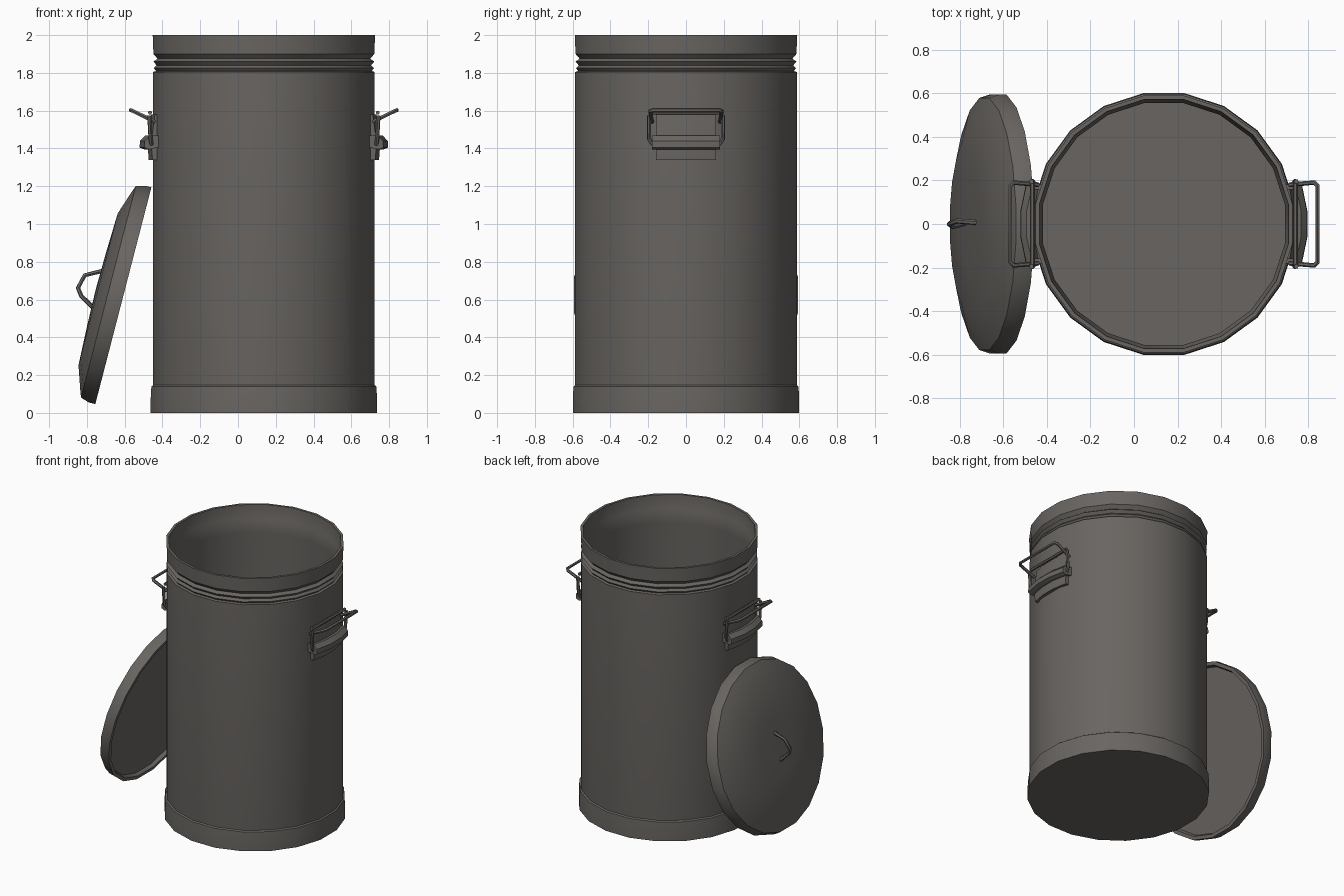
import bpy, bmesh, math
from mathutils import Matrix, Vector

if "Cube" in bpy.data.objects:
    bpy.data.objects.remove(bpy.data.objects["Cube"], do_unlink=True)

SIDES = 20
CAN_X = 0.137
WALL = 0.587

metal = bpy.data.materials.new("dull grey metal")
metal.use_nodes = True
colour = (0.14, 0.13, 0.12, 1)
metal.diffuse_color = colour
metal.node_tree.nodes["Principled BSDF"].inputs["Base Color"].default_value = colour


def finish(obj, angle=30):
    """Give the object its material and smooth its shallow edges."""
    obj.data.materials.clear()
    obj.data.materials.append(metal)
    bpy.ops.object.select_all(action='DESELECT')
    obj.select_set(True)
    bpy.context.view_layer.objects.active = obj
    bpy.ops.object.shade_smooth_by_angle(angle=math.radians(angle))
    return obj


def mesh_object(name, bm, matrix=Matrix()):
    bmesh.ops.remove_doubles(bm, verts=bm.verts, dist=0.0005)
    bmesh.ops.recalc_face_normals(bm, faces=bm.faces)
    mesh = bpy.data.meshes.new(name)
    bm.to_mesh(mesh)
    bm.free()
    obj = bpy.data.objects.new(name, mesh)
    obj.matrix_world = matrix
    bpy.context.collection.objects.link(obj)
    return finish(obj)


def lathe(name, profile, matrix):
    """Revolve (radius, height) points around local z."""
    bm = bmesh.new()
    turn = Matrix.Rotation(math.pi / SIDES, 3, 'Z')
    verts = [bm.verts.new(turn @ Vector((r, 0, z))) for r, z in profile]
    edges = [bm.edges.new(pair) for pair in zip(verts, verts[1:])]
    bmesh.ops.spin(bm, geom=verts + edges, cent=(0, 0, 0), axis=(0, 0, 1),
                   angle=math.tau, steps=SIDES, use_merge=True)
    return mesh_object(name, bm, matrix)


def wire(name, points, radius, matrix=Matrix()):
    """Bent round bar through the points."""
    curve = bpy.data.curves.new(name, 'CURVE')
    curve.dimensions = '3D'
    curve.bevel_depth = radius
    curve.bevel_resolution = 1
    curve.use_fill_caps = True
    spline = curve.splines.new('POLY')
    spline.points.add(len(points) - 1)
    for point, co in zip(spline.points, points):
        point.co = (*co, 1)
    obj = bpy.data.objects.new(name, curve)
    obj.matrix_world = matrix
    bpy.context.collection.objects.link(obj)
    bpy.ops.object.select_all(action='DESELECT')
    obj.select_set(True)
    bpy.context.view_layer.objects.active = obj
    bpy.ops.object.convert(target='MESH')
    return finish(bpy.context.object, 50)


def bracket(name, profile, half_width, side):
    """Sweep an (offset, height) section along the curved can wall."""
    bm = bmesh.new()
    rows = []
    for t in (-1, -0.33, 0.33, 1):
        y = t * half_width
        wall = math.sqrt(WALL ** 2 - y ** 2)
        rows.append([bm.verts.new((CAN_X + side * (wall + off), y, z))
                     for off, z in profile])
    count = len(profile)
    for a, b in zip(rows, rows[1:]):
        for i in range(count):
            j = (i + 1) % count
            bm.faces.new((a[i], a[j], b[j], b[i]))
    bm.faces.new(rows[0])
    bm.faces.new(rows[-1])
    return mesh_object(name, bm)


# Open can: wall, creased neck, rim and inside
at_can = Matrix.Translation((CAN_X, 0, 0))
lathe("can_body", [
    (0.59, 0.12), (0.594, 0.15), (0.594, 1.805), (0.578, 1.81), (0.59, 1.825),
    (0.575, 1.84), (0.592, 1.86), (0.57, 1.875), (0.592, 1.9), (0.596, 2.0),
    (0.578, 2.0), (0.573, 1.9), (0.562, 1.87), (0.566, 1.8), (0.566, 0.03),
    (0, 0.03)], at_can)

# Flared foot band with closed bottom
lathe("base_band", [(0, 0), (0.607, 0), (0.607, 0.07), (0.603, 0.14),
                    (0.592, 0.148), (0.58, 0.148)], at_can)

# Lid leaning against the can
lean = Matrix.Translation((-0.607, 0, 0.62)) @ Matrix.Rotation(math.radians(-75.5), 4, 'Y')
lathe("lid", [(0, 0.025), (0.565, 0.025), (0.575, 0), (0.6, 0), (0.6, 0.035),
              (0.585, 0.082), (0.55, 0.095), (0.42, 0.138), (0.2, 0.146),
              (0, 0.15)], lean)
wire("lid_handle", [(0.1, 0.006, 0.14), (0.054, 0.014, 0.225), (-0.02, 0, 0.243),
                    (-0.057, -0.012, 0.215), (-0.1, 0.006, 0.14)], 0.012, lean)

# Side handles: backing plate, rolled lip, legs and bail
for label, side in (("left", 1), ("right", -1)):
    bracket(label + "_handle_plate",
            [(-0.01, 1.34), (0.025, 1.34), (0.032, 1.43), (0.012, 1.58), (-0.01, 1.58)],
            0.16, side)
    bracket(label + "_handle_lip",
            [(0, 1.405), (0.05, 1.395), (0.074, 1.405), (0.072, 1.44),
             (0.045, 1.468), (0, 1.468)], 0.18, side)
    half = [(0.595, 0.175, 1.42), (0.6, 0.195, 1.45), (0.607, 0.195, 1.575)]
    bail = [(0.575, 0.18, 1.54), (0.69, 0.19, 1.597), (0.705, 0.175, 1.603)]
    for end, sign in (("back", 1), ("front", -1)):
        wire(f"{label}_handle_{end}_leg",
             [(CAN_X + side * x, sign * y, z) for x, y, z in half], 0.011)
    loop = bail + [(x, -y, z) for x, y, z in reversed(bail)]
    wire(label + "_handle_bail", [(CAN_X + side * x, y, z) for x, y, z in loop], 0.011)
    wire(label + "_handle_crossbar",
         [(CAN_X + side * 0.603, y, 1.59) for y in (-0.185, 0.185)], 0.011)
